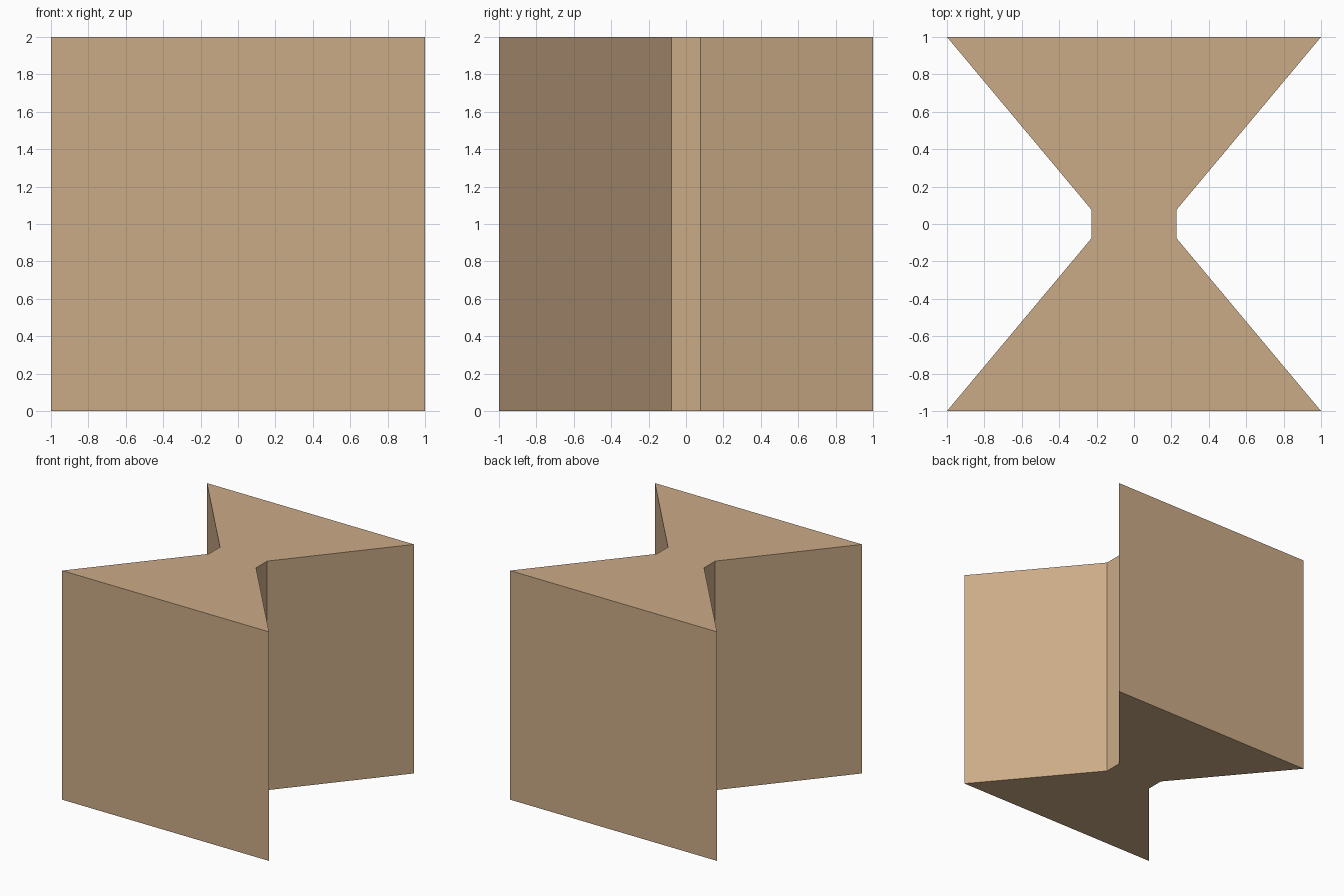
import bpy, bmesh

if "Cube" in bpy.data.objects:
    bpy.data.objects.remove(bpy.data.objects["Cube"])

# One flat tan colour
tan = bpy.data.materials.new("tan")
tan.diffuse_color = (0.60, 0.41, 0.245, 1.0)
tan.use_nodes = True
tan.node_tree.nodes["Principled BSDF"].inputs["Base Color"].default_value = tan.diffuse_color

WAIST_X, WAIST_Y, HEIGHT = 0.228, 0.077, 2.0

# Bow-tie outline: right side going up, then the same side rotated half a turn
side = [(1, -1), (WAIST_X, -WAIST_Y), (WAIST_X, WAIST_Y), (1, 1)]
outline = side + [(-x, -y) for x, y in side]

# Extrude the outline into the block
bm = bmesh.new()
base = bm.faces.new([bm.verts.new((x, y, 0)) for x, y in outline])
res = bmesh.ops.extrude_face_region(bm, geom=[base], use_keep_orig=True)
top = [g for g in res["geom"] if isinstance(g, bmesh.types.BMVert)]
bmesh.ops.translate(bm, verts=top, vec=(0, 0, HEIGHT))
bmesh.ops.recalc_face_normals(bm, faces=bm.faces)

mesh = bpy.data.meshes.new("hourglass_block")
bm.to_mesh(mesh)
bm.free()
mesh.materials.append(tan)
bpy.context.collection.objects.link(bpy.data.objects.new("hourglass_block", mesh))
